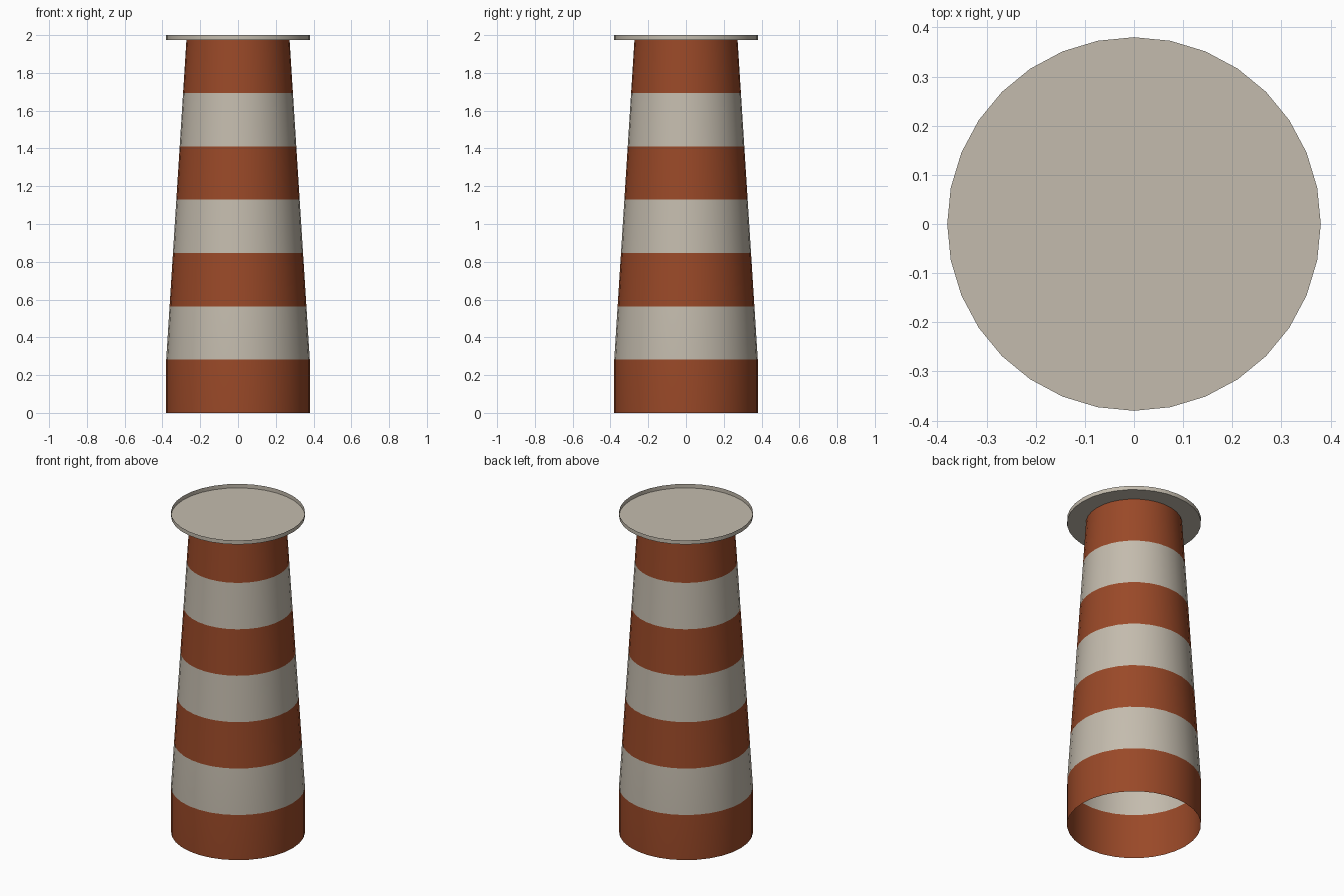
import bpy
import bmesh
from math import cos, sin, tau, radians

SIDES = 32
BANDS = 7
FLOOR_Z = 1.975
BASE_R, TOP_R = 0.38, 0.273

cube = bpy.data.objects.get("Cube")
if cube:
    bpy.data.objects.remove(cube, do_unlink=True)


def make_material(name, rgb):
    mat = bpy.data.materials.new(name)
    mat.use_nodes = True
    mat.diffuse_color = (*rgb, 1)
    mat.node_tree.nodes["Principled BSDF"].inputs["Base Color"].default_value = (*rgb, 1)
    return mat


rust = make_material("rust orange", (0.32, 0.066, 0.021))
cream = make_material("warm off white", (0.55, 0.50, 0.42))


def ring(bm, radius, z):
    return [bm.verts.new((radius * cos(tau * i / SIDES), radius * sin(tau * i / SIDES), z))
            for i in range(SIDES)]


def bridge(bm, low, high, index=0):
    for i in range(SIDES):
        j = (i + 1) % SIDES
        bm.faces.new((low[i], low[j], high[j], high[i])).material_index = index


def finish(bm, name, materials):
    mesh = bpy.data.meshes.new(name)
    bm.to_mesh(mesh)
    bm.free()
    for mat in materials:
        mesh.materials.append(mat)
    obj = bpy.data.objects.new(name, mesh)
    bpy.context.collection.objects.link(obj)
    bpy.ops.object.select_all(action="DESELECT")
    obj.select_set(True)
    bpy.context.view_layer.objects.active = obj
    bpy.ops.object.shade_smooth_by_angle(angle=radians(30))
    return obj


# Hollow striped tower: straight lowest band, then an even taper
bm = bmesh.new()
rings = []
for k in range(BANDS + 1):
    taper = max(0, k - 1) / (BANDS - 1)
    rings.append(ring(bm, BASE_R + (TOP_R - BASE_R) * taper, FLOOR_Z * k / BANDS))
for k in range(BANDS):
    bridge(bm, rings[k], rings[k + 1], k % 2)
finish(bm, "striped_tower", [rust, cream])

# Gallery tray: thin floor with a low open rim
bm = bmesh.new()
floor = ring(bm, BASE_R, FLOOR_Z)
bm.faces.new(floor)
bridge(bm, floor, ring(bm, BASE_R, 2.0))
finish(bm, "gallery_tray", [cream])
